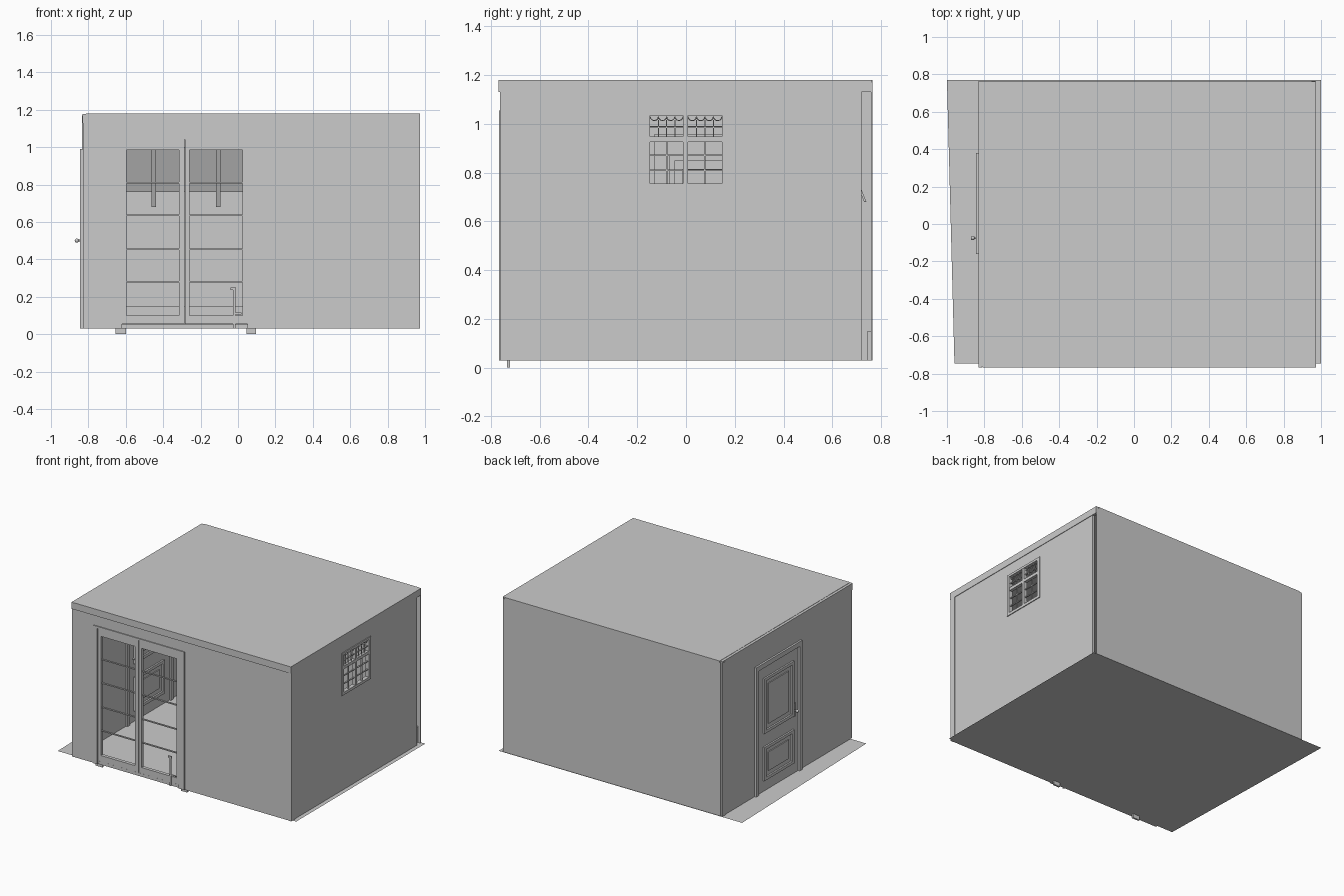
import bpy, bmesh, math
from mathutils import Vector

if "Cube" in bpy.data.objects:
    bpy.data.objects.remove(bpy.data.objects["Cube"])


def finish(name, bm):
    me = bpy.data.meshes.new(name)
    bm.to_mesh(me)
    bm.free()
    ob = bpy.data.objects.new(name, me)
    bpy.context.collection.objects.link(ob)
    return ob


def add_box(bm, x0, x1, y0, y1, z0, z1):
    vs = bmesh.ops.create_cube(bm, size=1)["verts"]
    for v in vs:
        v.co = Vector((x1 if v.co.x > 0 else x0,
                       y1 if v.co.y > 0 else y0,
                       z1 if v.co.z > 0 else z0))


def boxes(name, *dims):
    bm = bmesh.new()
    for d in dims:
        add_box(bm, *d)
    return finish(name, bm)


def ring(axis, outer, inner, d0, d1):
    """Four boxes around a rectangular hole; rectangles are (u0, u1, z0, z1)."""
    a0, a1, b0, b1 = outer
    c0, c1, e0, e1 = inner
    rects = [(a0, c0, b0, b1), (c1, a1, b0, b1), (c0, c1, b0, e0), (c0, c1, e1, b1)]
    return [panel(axis, r, d0, d1) for r in rects if r[1] - r[0] > 1e-5 and r[3] - r[2] > 1e-5]


def panel(axis, r, d0, d1):
    u0, u1, z0, z1 = r
    return (u0, u1, d0, d1, z0, z1) if axis == "y" else (d0, d1, u0, u1, z0, z1)


# Ground sheet, slightly skewed on the left
bm = bmesh.new()
bm.faces.new([bm.verts.new((x, y, 0.03)) for x, y in
              ((-0.96, -0.745), (1.0, -0.745), (1.0, 0.77), (-1.0, 0.77))])
finish("ground_sheet", bm)

# Walls with openings
FLOOR, TOP = 0.03, 1.17
boxes("front_wall", *ring("y", (-0.83, 0.97, FLOOR, TOP), (-0.62, 0.05, FLOOR, 1.04), -0.76, -0.735))
boxes("right_wall", *ring("x", (-0.735, 0.72, FLOOR, TOP), (-0.16, 0.16, 0.745, 1.04), 0.95, 0.968))
boxes("left_wall", (-0.83, -0.81, -0.735, 0.73, FLOOR, TOP))
boxes("back_wall", (-0.82, 0.97, 0.758, 0.765, FLOOR, TOP))

# Roof and fascia strips
boxes("roof", (-0.812, 0.95, -0.762, 0.765, 1.17, 1.18))
boxes("front_fascia", (-0.81, 0.95, -0.768, -0.76, 1.13, 1.18))
boxes("side_fascias", (0.95, 0.972, -0.768, 0.762, 1.13, 1.18),
      (-0.832, -0.812, -0.768, 0.762, 1.13, 1.178))

# Corner trims
boxes("corner_trims", (0.95, 0.972, -0.762, -0.722, FLOOR, 1.17),
      (-0.835, -0.81, 0.73, 0.762, FLOOR, 1.17))

# Double glazed door: outer frame, feet, two leaves with bars
boxes("front_door_frame", *ring("y", (-0.65, 0.095, FLOOR, 1.055), (-0.62, 0.05, FLOOR, 1.04), -0.767, -0.73))
boxes("front_door_feet", (-0.655, -0.60, -0.735, -0.722, 0, 0.035), (0.045, 0.097, -0.735, -0.722, 0, 0.035))
for side, outer, inner in (("left", (-0.62, -0.287), (-0.595, -0.315)),
                           ("right", (-0.283, 0.05), (-0.26, 0.025))):
    parts = ring("y", outer + (0.055, 1.04), inner + (0.10, 0.985), -0.76, -0.735)
    for z in (0.28, 0.455, 0.635, 0.81):
        parts.append(panel("y", inner + (z - 0.004, z + 0.004), -0.752, -0.742))
    boxes("front_door_leaf_" + side, *parts)
boxes("front_door_sill", (-0.62, 0.05, -0.757, -0.738, FLOOR, 0.053))
boxes("front_door_bolt", (-0.026, -0.014, -0.766, -0.758, 0.03, 0.25),
      (-0.04, -0.01, -0.766, -0.758, 0.235, 0.25), (-0.02, 0.02, -0.766, -0.758, 0.105, 0.115))

# Panelled door in the left wall, moulded inside and outside
door = ring("x", (-0.16, 0.38, FLOOR, 0.99), (-0.13, 0.35, FLOOR, 0.955), -0.844, -0.797)
for z0, z1 in ((0.46, 0.87), (0.11, 0.36)):
    for d0, d1 in ((-0.842, -0.83), (-0.81, -0.798)):
        door += ring("x", (-0.07, 0.28, z0, z1), (-0.048, 0.258, z0 + 0.022, z1 - 0.022), d0, d1)
    for d0, d1 in ((-0.837, -0.83), (-0.81, -0.803)):
        door.append(panel("x", (-0.015, 0.225, z0 + 0.055, z1 - 0.055), d0, d1))
boxes("side_door", *door)

# Knobs on both faces of the side door
for name, x, s in (("outer_knob", -0.83, -1), ("inner_knob", -0.81, 1)):
    bpy.ops.mesh.primitive_cylinder_add(vertices=12, radius=0.005, depth=0.028,
                                        location=(x + s * 0.014, -0.075, 0.50),
                                        rotation=(0, math.pi / 2, 0))
    bpy.context.object.name = name + "_stem"
    bpy.ops.mesh.primitive_uv_sphere_add(segments=16, ring_count=8, radius=0.011,
                                         location=(x + s * 0.032, -0.075, 0.50))
    bpy.context.object.name = name
    bpy.ops.object.shade_smooth_by_angle()
boxes("side_door_lock_plate", (-0.836, -0.83, -0.09, -0.072, 0.45, 0.55))

# Window in the right wall: frame, crossbars and glazing bars
win = ring("x", (-0.17, 0.17, 0.735, 1.05), (-0.147, 0.147, 0.755, 1.033), 0.945, 0.974)
win.append(panel("x", (-0.012, 0.008, 0.755, 1.033), 0.948, 0.972))
win += [panel("x", (a, b, 0.926, 0.948), 0.948, 0.972) for a, b in ((-0.147, -0.012), (0.008, 0.147))]
for a, b in ((-0.147, -0.012), (0.008, 0.147)):
    m = (a + b) / 2
    win.append(panel("x", (m - 0.003, m + 0.003, 0.755, 0.926), 0.955, 0.965))
    for z in (0.81, 0.87, 0.985):
        win.append(panel("x", (a, b, z - 0.003, z + 0.003), 0.955, 0.965))
    for k in (1, 2, 3):
        u = a + (b - a) * k / 4
        win.append(panel("x", (u - 0.002, u + 0.002, 0.948, 1.015), 0.956, 0.964))
boxes("side_window", *win)

# Scalloped bars along the top of the upper panes
cu = bpy.data.curves.new("window_scallops", "CURVE")
cu.dimensions = "3D"
cu.bevel_depth = 0.002
cu.bevel_resolution = 0
for a, b in ((-0.147, -0.012), (0.008, 0.147)):
    w = (b - a) / 4
    for k in range(4):
        sp = cu.splines.new("POLY")
        sp.points.add(6)
        for i, p in enumerate(sp.points):
            t = math.pi * i / 6
            p.co = (0.96, a + w * (k + 0.5) - w / 2 * math.cos(t), 1.03 - w / 2 * math.sin(t), 1)
bpy.context.collection.objects.link(bpy.data.objects.new("window_scallops", cu))

# Tilted board with hanging straps seen through the glass, and skirting
bm = bmesh.new()
add_box(bm, -0.66, 0.10, 0.74, 0.75, 0.76, 1.0)
for x in (-0.45, -0.105):
    add_box(bm, x - 0.012, x + 0.012, 0.73, 0.74, 0.68, 0.985)
for v in bm.verts:
    v.co.y -= (v.co.z - 0.68) * 0.4
finish("tilted_board", bm)
boxes("back_skirting", (-0.81, 0.95, 0.745, 0.758, 0.03, 0.15))
